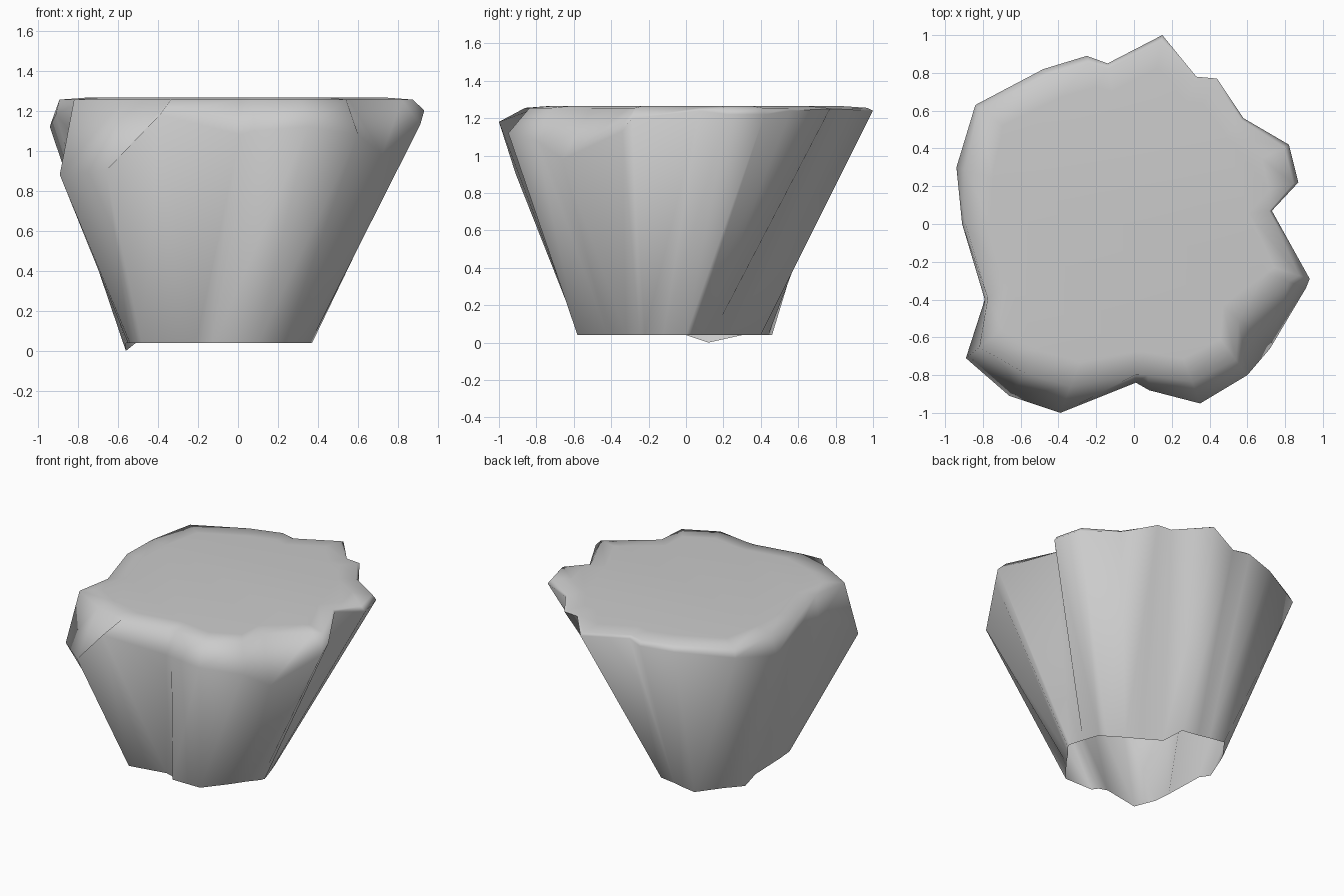
import bpy
import bmesh
import math

cube = bpy.data.objects.get("Cube")
if cube:
    bpy.data.objects.remove(cube, do_unlink=True)

# Anticlockwise ribs: rim x, y, height, pull-in of the top edge, foot x, y
RIBS = [
    (.15, 1, 1.24, .97, -.08, .4), (-.14, .85, 1.24, .97, -.2, .42),
    (-.25, .89, 1.23, .96, -.28, .44), (-.48, .82, 1.22, .96, -.39, .46),
    (-.84, .63, 1.2, .97, -.51, .3), (-.94, .3, 1.12, .94, -.56, .12),
    (-.91, 0, 1.18, .98, -.56, 0), (-.79, -.4, 1.05, .98, -.55, -.3),
    (-.89, -.71, .88, .92, -.54, -.42), (-.66, -.91, .9, .87, -.48, -.57),
    (-.39, -1, 1.18, .86, -.21, -.52), (.01, -.84, 1.08, .95, -.15, -.54),
    (.08, -.88, 1.1, .91, -.12, -.58), (.35, -.95, 1.12, .88, .1, -.58),
    (.6, -.8, 1.08, .9, .23, -.42), (.72, -.66, .98, .77, .3, -.32),
    (.91, -.34, 1.13, .9, .36, -.25), (.93, -.29, 1.2, .94, .37, -.22),
    (.73, .07, 1.24, .98, .34, -.12), (.87, .22, 1.22, .97, .3, 0),
    (.82, .42, 1.22, .97, .24, .03), (.58, .56, 1.24, .98, .15, .09),
    (.44, .77, 1.25, .98, .06, .14), (.33, .78, 1.25, .98, -.07, .22),
]
FOOT = .04
EDGE = 1.255
CROWN = 1.265

stone = bpy.data.materials.new("stone grey")
stone.use_nodes = True
grey = (.6, .6, .6, 1)
stone.diffuse_color = grey
stone.node_tree.nodes["Principled BSDF"].inputs["Base Color"].default_value = grey


def foot_height(x, y):
    """The foot dips a little on the right-hand side."""
    return 0 if x < -.5 and .1 < y < .2 else FOOT


def bridge(bm, lower, upper):
    """Join two rings of vertices with quads."""
    for i in range(len(lower)):
        j = (i + 1) % len(lower)
        bm.faces.new((lower[i], lower[j], upper[j], upper[i]))


# Open-bottomed shell: tapered sides, worn rim, nearly flat top
bm = bmesh.new()
foot = [bm.verts.new((u, v, foot_height(u, v))) for x, y, z, k, u, v in RIBS]
rim = [bm.verts.new((x, y, z)) for x, y, z, k, u, v in RIBS]
edge = [bm.verts.new((x * k, y * k, EDGE)) for x, y, z, k, u, v in RIBS]
crown = [bm.verts.new((p.co.x * .85, p.co.y * .85, CROWN)) for p in edge]
for lower, upper in ((foot, rim), (rim, edge), (edge, crown)):
    bridge(bm, lower, upper)
bm.faces.new(crown)

mesh = bpy.data.meshes.new("rock")
bm.to_mesh(mesh)
bm.free()
mesh.materials.append(stone)
rock = bpy.data.objects.new("rock", mesh)
bpy.context.collection.objects.link(rock)

# Soft facets with crisp folds
bpy.context.view_layer.objects.active = rock
rock.select_set(True)
bpy.ops.object.shade_smooth_by_angle(angle=math.radians(80))
